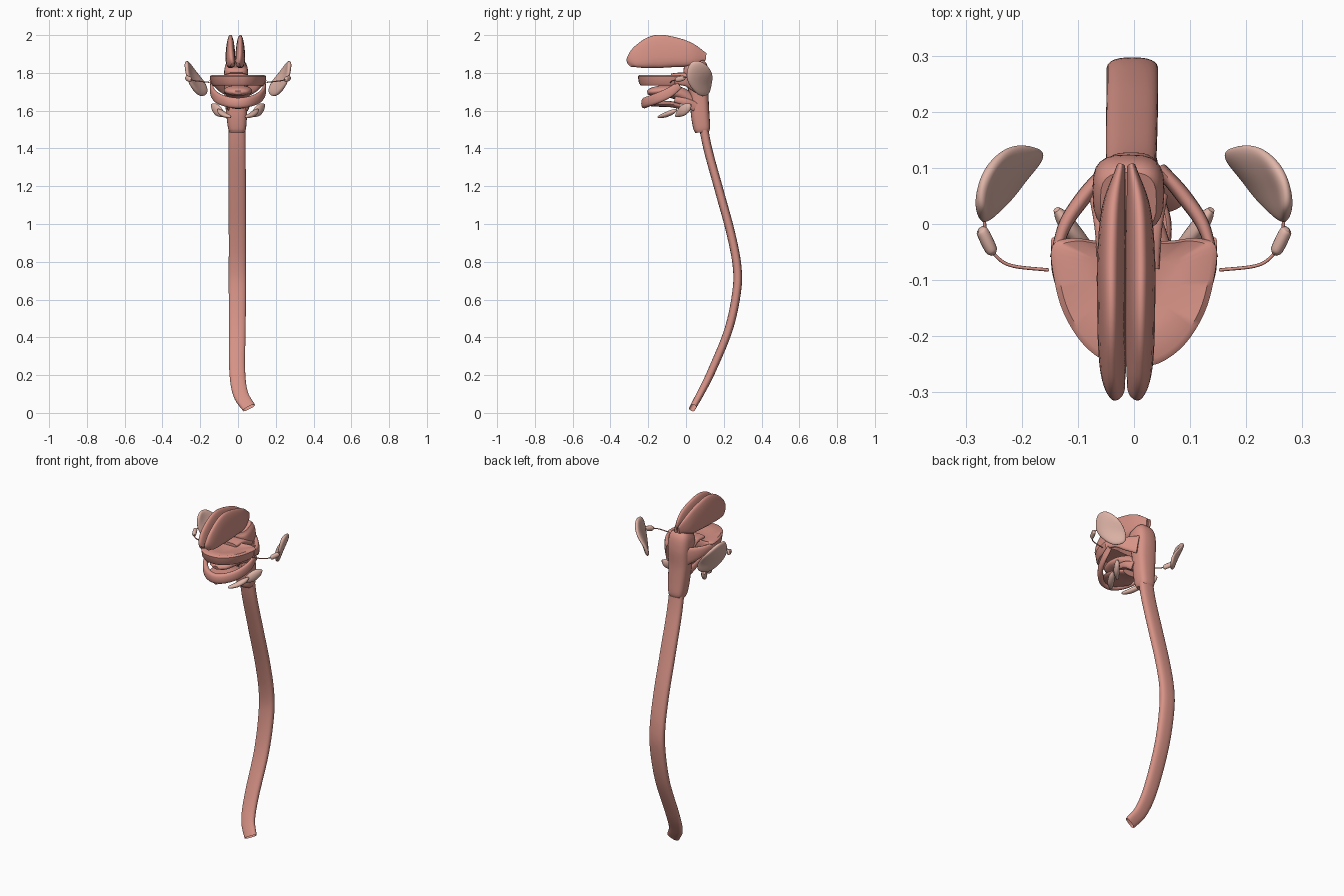
import bpy, bmesh, math
from mathutils import Vector


def material(name, color):
    m = bpy.data.materials.new(name)
    m.diffuse_color = color
    return m


FLESH = material("flesh", (0.68, 0.29, 0.24, 1))
GLAND = material("gland_tissue", (0.74, 0.46, 0.39, 1))


def finish(bm, name, mat, angle=50):
    bmesh.ops.recalc_face_normals(bm, faces=bm.faces)
    me = bpy.data.meshes.new(name)
    bm.to_mesh(me)
    bm.free()
    ob = bpy.data.objects.new(name, me)
    bpy.context.collection.objects.link(ob)
    me.materials.append(mat)
    bpy.ops.object.select_all(action='DESELECT')
    ob.select_set(True)
    bpy.context.view_layer.objects.active = ob
    bpy.ops.object.shade_smooth_by_angle(angle=math.radians(angle))
    return ob


def skin(bm, rings, cap0=True, cap1=True):
    vr = [[bm.verts.new(p) for p in r] for r in rings]
    n = len(vr[0])
    for a, b in zip(vr, vr[1:]):
        for i in range(n):
            bm.faces.new((a[i], a[(i + 1) % n], b[(i + 1) % n], b[i]))
    if cap0:
        bm.faces.new(vr[0])
    if cap1:
        bm.faces.new(vr[-1][::-1])


def spline(pts, steps):
    """Catmull-Rom through points carrying x, y, z and two radii."""
    p = [Vector(q) for q in pts]
    p = [p[0] * 2 - p[1]] + p + [p[-1] * 2 - p[-2]]
    out = []
    for a, b, c, d in zip(p, p[1:], p[2:], p[3:]):
        for k in range(steps):
            t = k / steps
            out.append(0.5 * (b * 2 + (c - a) * t + (a * 2 - b * 5 + c * 4 - d) * t * t
                              + (b * 3 - a - c * 3 + d) * t ** 3))
    return out + [p[-2]]


def sweep(name, pts, ref, mat=FLESH, sides=24, power=2, taper=0, steps=6, caps=(True, True)):
    """Loft a superellipse along a path; first radius lies along ref."""
    sp = spline(pts, steps)
    pos = [Vector(q[:3]) for q in sp]
    rings = []
    for i, q in enumerate(sp):
        t = (pos[min(i + 1, len(pos) - 1)] - pos[max(i - 1, 0)]).normalized()
        u = (Vector(ref) - t * t.dot(Vector(ref))).normalized()
        v = t.cross(u)
        ring = []
        for k in range(sides):
            c, s = math.cos(math.tau * k / sides), math.sin(math.tau * k / sides)
            c = math.copysign(abs(c) ** (2 / power), c)
            s = math.copysign(abs(s) ** (2 / power), s)
            ring.append(pos[i] + u * c * q[3] * (1 + taper * s) + v * s * q[4])
        rings.append(ring)
    bm = bmesh.new()
    skin(bm, rings, *caps)
    return finish(bm, name, mat)


X, Z = (1, 0, 0), (0, 0, 1)

# Long flattened food tube, open at the lower end
sweep("oesophagus", [
    (-0.005, 0.085, 1.56, 0.044, 0.024), (-0.005, 0.115, 1.4, 0.045, 0.023),
    (-0.004, 0.175, 1.18, 0.046, 0.023), (-0.003, 0.235, 0.96, 0.046, 0.023),
    (-0.003, 0.27, 0.78, 0.046, 0.023), (-0.003, 0.268, 0.64, 0.046, 0.023),
    (-0.004, 0.225, 0.44, 0.044, 0.022), (-0.004, 0.135, 0.22, 0.042, 0.021),
    (0.014, 0.075, 0.1, 0.040, 0.019), (0.058, 0.035, 0.027, 0.036, 0.017)],
    X, sides=32, power=2.6, steps=8, caps=(True, False))

# Throat
sweep("pharynx", [
    (-0.005, 0.085, 1.485, 0.040, 0.036), (-0.005, 0.083, 1.51, 0.048, 0.045),
    (-0.007, 0.075, 1.58, 0.055, 0.049), (-0.01, 0.070, 1.67, 0.060, 0.050),
    (-0.01, 0.062, 1.76, 0.064, 0.062), (-0.01, 0.05, 1.82, 0.062, 0.066),
    (-0.01, 0.04, 1.85, 0.050, 0.055)], X, power=3)

# Two nasal halves: y, bottom, top, half width
NASAL = [(-0.298, 1.825, 1.86, 0.012), (-0.28, 1.82, 1.905, 0.020),
         (-0.235, 1.82, 1.955, 0.023), (-0.155, 1.825, 2.0, 0.024),
         (-0.06, 1.83, 1.988, 0.024), (0.03, 1.835, 1.955, 0.020),
         (0.105, 1.865, 1.905, 0.007)]
for s, side in ((-1, "left"), (1, "right")):
    sweep("nasal_cavity_" + side,
          [(-0.014 + s * (w + 0.002), y, (a + b) / 2, w, (b - a) / 2) for y, a, b, w in NASAL],
          X, power=2.5, taper=0.3)

# Roof of the mouth: a horseshoe slab hollowed from below
half = [(0.0, -0.255), (0.045, -0.248), (0.09, -0.215), (0.125, -0.16),
        (0.142, -0.10), (0.146, -0.04), (0.11, -0.025), (0.06, -0.03)]
outline = half + [(-x, y) for x, y in half[:0:-1]]
outline = [tuple(p) for p in spline([(*p, 0, 0, 0) for p in outline + outline[:1]], 4)][:-1]
bm = bmesh.new()
skin(bm, [[(x * k, -0.1 + (y + 0.1) * k, z) for x, y, *_ in outline]
          for k, z in ((0.55, 1.78), (0.93, 1.79), (1, 1.782), (0.96, 1.745), (0.9, 1.733),
                       (0.82, 1.74), (0.7, 1.765))])
finish(bm, "palate", FLESH)

# Soft palate bridging mouth roof and throat
sweep("soft_palate", [(-0.01, -0.08, 1.785, 0.055, 0.012), (-0.01, -0.01, 1.785, 0.06, 0.016),
                      (-0.01, 0.05, 1.76, 0.07, 0.018)], X, power=3)

# Tongue
sweep("tongue", [(0, -0.205, 1.695, 0.025, 0.010), (0, -0.18, 1.70, 0.058, 0.022),
                 (0, -0.12, 1.705, 0.075, 0.030), (0, -0.05, 1.695, 0.068, 0.036),
                 (0, 0.01, 1.665, 0.050, 0.036), (0, 0.05, 1.62, 0.035, 0.025)], X)

# Lower mouth rim and floor
rim = [(-0.14, -0.035, 1.735, 0.020, 0.008), (-0.134, -0.09, 1.695, 0.026, 0.011),
       (-0.105, -0.155, 1.665, 0.028, 0.014), (-0.055, -0.205, 1.647, 0.028, 0.016),
       (0, -0.22, 1.64, 0.028, 0.017)]
rim += [(-p[0], *p[1:]) for p in rim[-2::-1]]
sweep("lower_mouth_rim", rim, Z, sides=16, power=2.5)
sweep("mouth_floor", [(0, -0.205, 1.635, 0.04, 0.010), (0, -0.15, 1.635, 0.085, 0.014),
                      (0, -0.09, 1.635, 0.08, 0.016), (0, -0.03, 1.625, 0.05, 0.016)], X)

# Paired parts on each side of the head
GRID = [[(0.272, 0.025, 1.862), (0.275, 0.055, 1.868), (0.265, 0.095, 1.86)],
        [(0.272, -0.002, 1.81), (0.268, 0.06, 1.81), (0.22, 0.15, 1.80)],
        [(0.262, 0.002, 1.75), (0.232, 0.065, 1.74), (0.162, 0.138, 1.74)],
        [(0.215, 0.055, 1.685), (0.19, 0.09, 1.67), (0.158, 0.125, 1.685)]]
for s, side in ((-1, "left"), (1, "right")):
    # Throat wall band running forward to the cheek
    sweep("throat_wall_" + side, [
        (s * 0.05, 0.095, 1.73, 0.055, 0.012), (s * 0.088, 0.05, 1.74, 0.042, 0.014),
        (s * 0.122, 0.0, 1.755, 0.026, 0.012), (s * 0.142, -0.06, 1.76, 0.022, 0.008)],
        Z, sides=16, power=2.5)

    # Slim muscle from the tongue root down to the throat
    sweep("tongue_root_band_" + side, [
        (s * 0.055, -0.06, 1.66, 0.016, 0.008), (s * 0.058, 0.0, 1.645, 0.02, 0.009),
        (s * 0.045, 0.05, 1.62, 0.026, 0.009)], Z, sides=12)

    # Large curved plate gland by the ear
    bm = bmesh.new()
    v = [[bm.verts.new((s * x, y, z)) for x, y, z in row] for row in GRID]
    for a, b in zip(v, v[1:]):
        for i in range(2):
            bm.faces.new((a[i], a[i + 1], b[i + 1], b[i]))
    ob = finish(bm, "ear_gland_" + side, GLAND, 180)
    m = ob.modifiers.new("thickness", 'SOLIDIFY')
    m.thickness, m.offset = 0.026, 0
    m = ob.modifiers.new("smooth", 'SUBSURF')
    m.levels = m.render_levels = 3
    m.boundary_smooth = 'PRESERVE_CORNERS'

    # Small accessory gland and its thin duct
    sweep("accessory_gland_" + side, [
        (s * 0.274, -0.008, 1.775, 0.006, 0.005), (s * 0.27, -0.014, 1.773, 0.013, 0.011),
        (s * 0.255, -0.045, 1.765, 0.014, 0.011), (s * 0.25, -0.054, 1.763, 0.006, 0.005)],
        Z, GLAND, 16)
    sweep("gland_duct_" + side, [
        (s * 0.268, 0.02, 1.78, 0.003, 0.003), (s * 0.262, -0.03, 1.77, 0.003, 0.003),
        (s * 0.243, -0.06, 1.762, 0.003, 0.003), (s * 0.215, -0.075, 1.757, 0.003, 0.003),
        (s * 0.152, -0.082, 1.75, 0.003, 0.003)], Z, FLESH, 8)

    # Glands below the jaw and below the tongue
    sweep("jaw_gland_" + side, [
        (s * 0.138, 0.026, 1.632, 0.006, 0.006), (s * 0.125, 0.008, 1.618, 0.024, 0.014),
        (s * 0.105, -0.02, 1.598, 0.028, 0.016), (s * 0.08, -0.045, 1.578, 0.014, 0.010),
        (s * 0.07, -0.055, 1.57, 0.004, 0.004)], Z, GLAND, 20)
    sweep("tongue_gland_" + side, [
        (s * 0.105, -0.05, 1.605, 0.006, 0.004), (s * 0.092, -0.075, 1.592, 0.013, 0.016),
        (s * 0.07, -0.11, 1.577, 0.013, 0.018), (s * 0.045, -0.14, 1.568, 0.008, 0.010),
        (s * 0.038, -0.148, 1.566, 0.003, 0.003)], Z, GLAND, 20)
